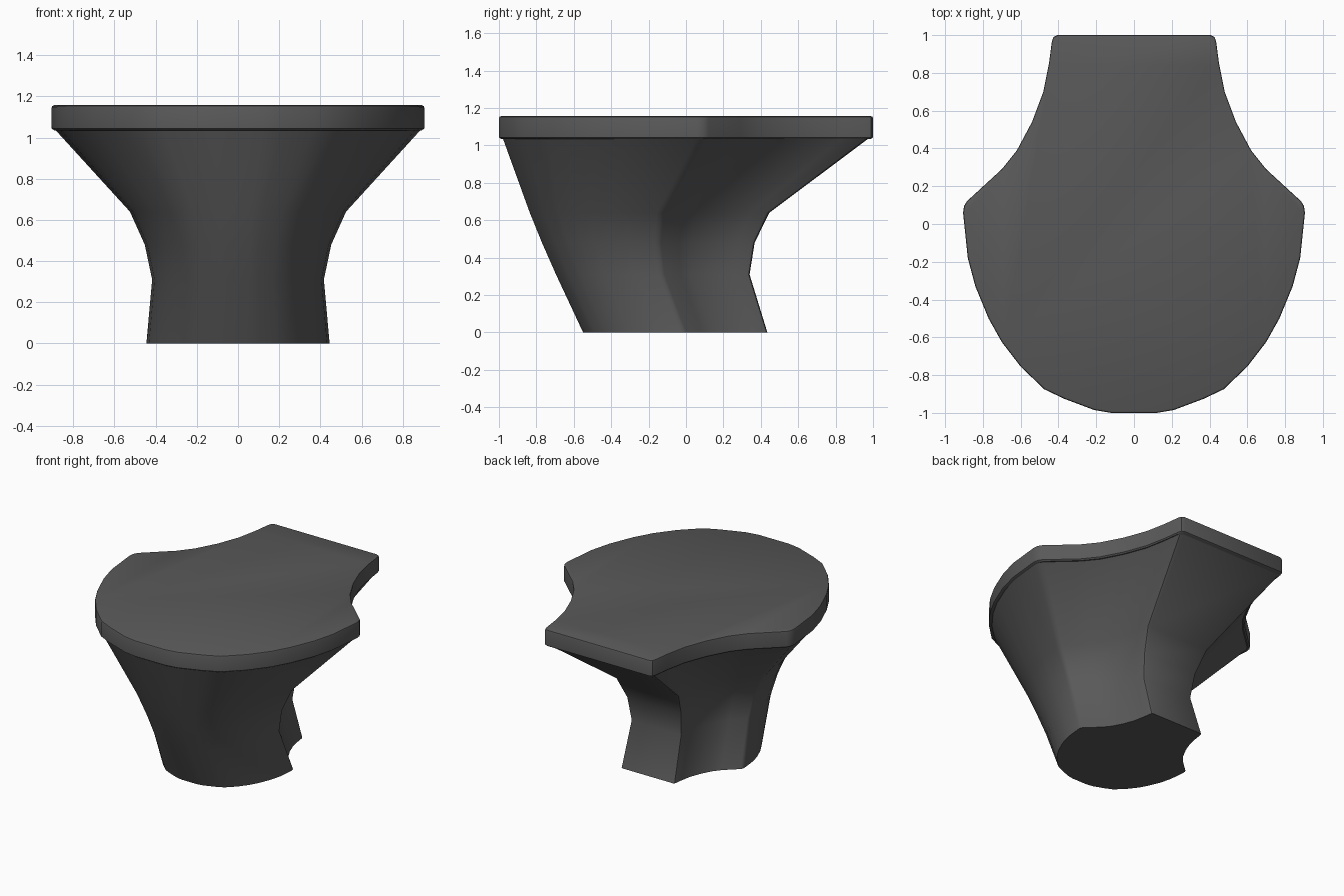
import bpy
import bmesh
import math

if "Cube" in bpy.data.objects:
    bpy.data.objects.remove(bpy.data.objects["Cube"], do_unlink=True)

# Single dark grey finish
grey = bpy.data.materials.new("dark_grey")
grey.use_nodes = True
COLOUR = (0.1, 0.1, 0.1, 1)
grey.diffuse_color = COLOUR
grey.node_tree.nodes["Principled BSDF"].inputs["Base Color"].default_value = COLOUR

# Half of the plan outline, front to back: round bow, side corner, concave flank, flat back
HALF = [(0.12, -1), (0.21, -0.985), (0.37, -0.925), (0.475, -0.875), (0.6, -0.755),
        (0.7, -0.625), (0.77, -0.5), (0.84, -0.33), (0.88, -0.18), (0.905, 0.06),
        (0.9, 0.095), (0.885, 0.12), (0.7, 0.29), (0.62, 0.39), (0.54, 0.54),
        (0.48, 0.7), (0.45, 0.85), (0.435, 0.965), (0.427, 0.99), (0.405, 1)]
OUTLINE = HALF + [(-x, y) for x, y in reversed(HALF)]


def loft(name, levels):
    """Skin copies of the outline; each level is (z, half width, front y, back y)."""
    bm = bmesh.new()
    rings = []
    for z, width, front, back in levels:
        sx, sy, cy = width / 0.905, (back - front) / 2, (back + front) / 2
        rings.append([bm.verts.new((x * sx, y * sy + cy, z)) for x, y in OUTLINE])
    n = len(OUTLINE)
    for low, high in zip(rings, rings[1:]):
        for i in range(n):
            j = (i + 1) % n
            bm.faces.new((low[i], low[j], high[j], high[i]))
    bm.faces.new(list(reversed(rings[0])))
    bm.faces.new(rings[-1])
    bmesh.ops.recalc_face_normals(bm, faces=bm.faces)
    mesh = bpy.data.meshes.new(name)
    bm.to_mesh(mesh)
    bm.free()
    mesh.materials.append(grey)
    obj = bpy.data.objects.new(name, mesh)
    bpy.context.collection.objects.link(obj)
    bpy.ops.object.select_all(action="DESELECT")
    obj.select_set(True)
    bpy.context.view_layer.objects.active = obj
    bpy.ops.object.shade_smooth_by_angle(angle=math.radians(35))
    return obj


# Flared stem leaning forward from the foot
loft("flared_stem", [(0, 0.445, -0.55, 0.435), (0.31, 0.417, -0.695, 0.34),
                     (0.48, 0.453, -0.77, 0.367), (0.64, 0.525, -0.835, 0.445),
                     (1.04, 0.89, -0.98, 0.98)])

# Flat top slab with a softened rim
loft("top_slab", [(1.035, 0.893, -0.988, 0.988), (1.043, 0.905, -1, 1),
                  (1.145, 0.905, -1, 1), (1.153, 0.902, -0.997, 0.997),
                  (1.157, 0.893, -0.988, 0.988)])
